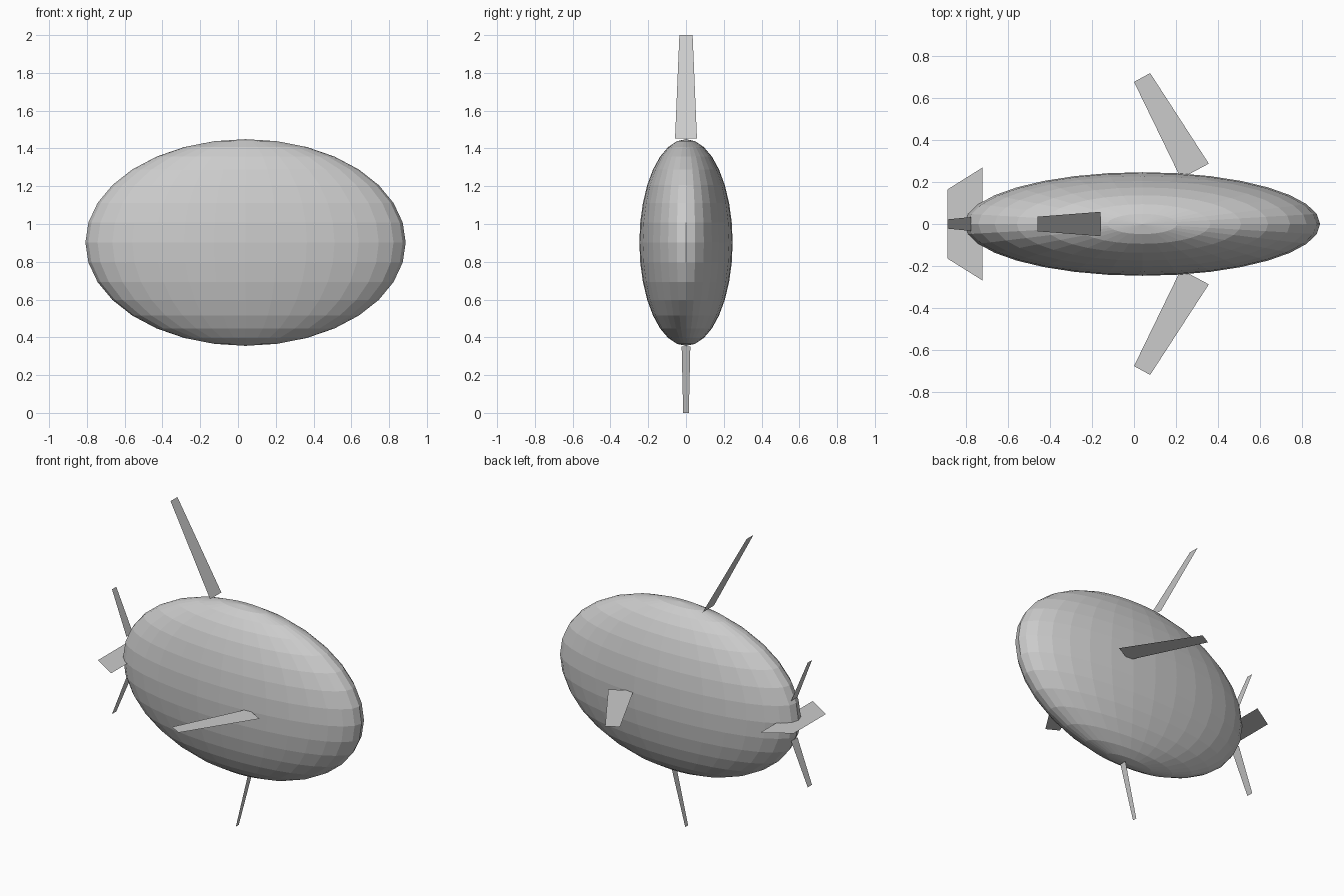
import bpy

if "Cube" in bpy.data.objects:
    bpy.data.objects.remove(bpy.data.objects["Cube"])

MID = 0.902  # height of the body's centre line


def fin(name, corners):
    """A flat, single-face fin."""
    mesh = bpy.data.meshes.new(name)
    mesh.from_pydata(corners, [], [range(len(corners))])
    obj = bpy.data.objects.new(name, mesh)
    bpy.context.collection.objects.link(obj)
    return obj


def blade(name, base, tip):
    """Tapered fin facing along x; base and tip are (x, z, half width)."""
    (bx, bz, bw), (tx, tz, tw) = base, tip
    return fin(name, [(bx, -bw, bz), (bx, bw, bz), (tx, tw, tz), (tx, -tw, tz)])


# Body: flattened faceted ellipsoid
bpy.ops.mesh.primitive_uv_sphere_add(segments=32, ring_count=16, radius=1,
                                     location=(0.04, 0, MID))
body = bpy.context.object
body.name = "body"
body.scale = (0.848, 0.247, 0.547)
bpy.ops.object.transform_apply(location=False, rotation=False, scale=True)

# Back and belly fins
blade("dorsal_fin", (-0.16, 1.452, 0.058), (-0.46, 2.0, 0.035))
blade("belly_fin", (0.085, 0.352, 0.023), (-0.005, 0.0, 0.015))

# Upright tail fins, mirrored about the centre line
for name, s in (("upper_tail_fin", 1), ("lower_tail_fin", -1)):
    blade(name, (-0.778, MID + s * 0.13, 0.033), (-0.89, MID + s * 0.405, 0.022))

# Level tail fin
fin("level_tail_fin", [(-0.89, -0.165, MID), (-0.722, -0.27, MID),
                       (-0.722, 0.27, MID), (-0.89, 0.165, MID)])

# Side fins, mirrored left and right
outline = [(0.0, 0.678), (0.224, 0.217), (0.357, 0.288), (0.077, 0.72)]
for name, s in (("left_side_fin", 1), ("right_side_fin", -1)):
    fin(name, [(x, s * y, MID) for x, y in outline][::s])
